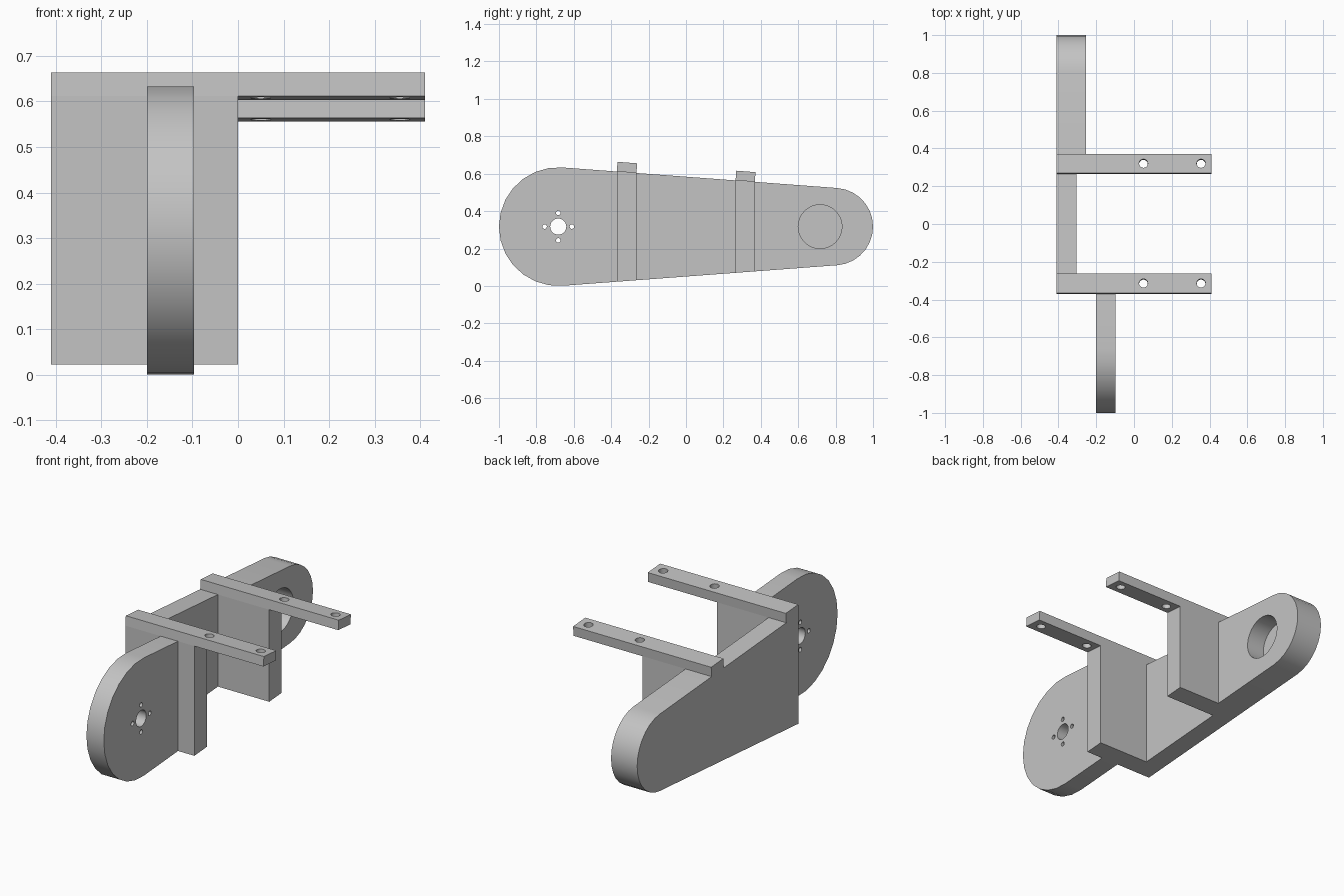
import bpy, bmesh
from math import sin, cos, pi, asin, tan
from mathutils import Matrix, Vector

cube = bpy.data.objects.get("Cube")
if cube:
    bpy.data.objects.remove(cube, do_unlink=True)

# One plain grey for everything
grey = bpy.data.materials.new("grey")
grey.use_nodes = True
colour = (0.55, 0.55, 0.55, 1)
grey.diffuse_color = colour
grey.node_tree.nodes["Principled BSDF"].inputs["Base Color"].default_value = colour

# Tapered arm outline: a big and a small round end joined by tangent lines
MID = 0.317
BIG_Y, BIG_R = -0.683, 0.317
SMALL_Y, SMALL_R = 0.793, 0.207
TILT = asin((BIG_R - SMALL_R) / (SMALL_Y - BIG_Y))
LEFT = -0.41


def half_height(y):
    return BIG_R / cos(TILT) - (y - BIG_Y) * tan(TILT)


def arc(y, r, start, end, steps):
    angles = [start + (end - start) * i / steps for i in range(steps + 1)]
    return [(y + r * cos(a), MID + r * sin(a)) for a in angles]


def cut(y, side):
    return (y, MID + side * half_height(y))


def finish(obj):
    bpy.ops.object.select_all(action='DESELECT')
    obj.select_set(True)
    bpy.context.view_layer.objects.active = obj
    for mod in list(obj.modifiers):
        bpy.ops.object.modifier_apply(modifier=mod.name)
    bpy.ops.object.shade_smooth_by_angle(angle=pi / 6)


def extrude(name, outline, x0, x1):
    """Extrude a side outline of (y, z) points from x0 to x1."""
    bm = bmesh.new()
    face = bm.faces.new([bm.verts.new((x0, y, z)) for y, z in outline])
    grown = bmesh.ops.extrude_face_region(bm, geom=[face])["geom"]
    verts = [v for v in grown if isinstance(v, bmesh.types.BMVert)]
    bmesh.ops.translate(bm, verts=verts, vec=(x1 - x0, 0, 0))
    bmesh.ops.recalc_face_normals(bm, faces=bm.faces)
    mesh = bpy.data.meshes.new(name)
    bm.to_mesh(mesh)
    bm.free()
    mesh.materials.append(grey)
    obj = bpy.data.objects.new(name, mesh)
    bpy.context.collection.objects.link(obj)
    return obj


def drill(obj, holes, axis, depth):
    """Cut round holes, given as (centre, radius), along an axis."""
    bm = bmesh.new()
    turn = Vector((0, 0, 1)).rotation_difference(Vector(axis)).to_matrix().to_4x4()
    for centre, r in holes:
        bmesh.ops.create_cone(bm, cap_ends=True, segments=32, radius1=r, radius2=r,
                              depth=depth, matrix=Matrix.Translation(centre) @ turn)
    mesh = bpy.data.meshes.new("hole_cutter")
    bm.to_mesh(mesh)
    bm.free()
    mesh.materials.append(grey)
    cutter = bpy.data.objects.new("hole_cutter", mesh)
    cutter.hide_render = True
    bpy.context.collection.objects.link(cutter)
    mod = obj.modifiers.new("holes", 'BOOLEAN')
    mod.operation = 'DIFFERENCE'
    mod.solver = 'EXACT'
    mod.object = cutter
    finish(obj)
    bpy.data.objects.remove(cutter, do_unlink=True)


FRONT = (-0.37, -0.265)
BACK = (0.265, 0.368)

# Front plate with a shaft hole and four screw holes
outline = arc(BIG_Y, BIG_R, pi / 2 - TILT, 3 * pi / 2 + TILT, 14)
plate = extrude("front_plate", outline + [cut(FRONT[0], -1), cut(FRONT[0], 1)], -0.2, -0.097)
holes = [((-0.15, BIG_Y, MID), 0.043)]
for i in range(4):
    a = i * pi / 2
    holes.append(((-0.15, BIG_Y + 0.073 * cos(a), MID + 0.073 * sin(a)), 0.012))
drill(plate, holes, (1, 0, 0), 0.4)

# Back plate with a round bearing pocket on its inner face
outline = arc(SMALL_Y, SMALL_R, -pi / 2 + TILT, pi / 2 - TILT, 14)
plate = extrude("back_plate", outline + [cut(BACK[1], 1), cut(BACK[1], -1)], LEFT, -0.255)
drill(plate, [((-0.255, 0.717, MID), 0.117)], (1, 0, 0), 0.21)

# Middle plate joining the two cross blocks
finish(extrude("middle_plate", [cut(FRONT[1], -1), cut(BACK[0], -1),
                                cut(BACK[0], 1), cut(FRONT[1], 1)], LEFT, -0.305))

# Cross blocks, each carrying a long drilled mounting bar
normal = Vector((0, sin(TILT), cos(TILT)))
for label, (y0, y1) in (("front", FRONT), ("back", BACK)):
    finish(extrude(label + "_block", [cut(y0, -1), cut(y1, -1), cut(y1, 1), cut(y0, 1)],
                   LEFT, 0))
    low = [Vector((0, *cut(y, 1))) for y in (y0, y1)]
    high = [p + normal * 0.052 for p in reversed(low)]
    bar = extrude(label + "_mounting_bar", [(p.y, p.z) for p in low + high], LEFT, 0.41)
    centre = sum(low + high, Vector()) / 4
    drill(bar, [(centre + Vector((x, 0, 0)), 0.023) for x in (0.05, 0.355)], normal, 0.2)
